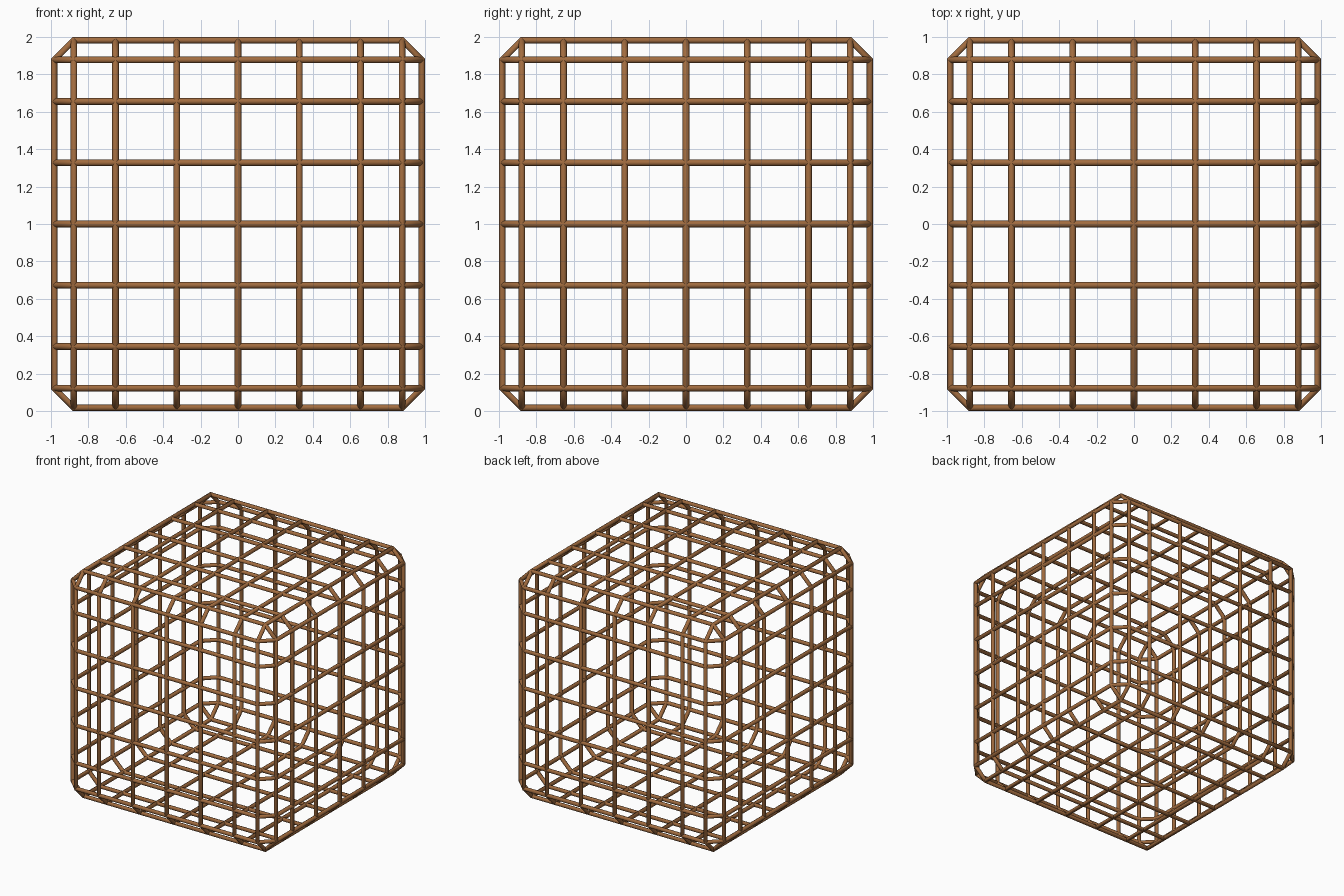
import bpy

if "Cube" in bpy.data.objects:
    bpy.data.objects.remove(bpy.data.objects["Cube"])

R = 0.0175            # bar radius
H = 1.0 - R           # half size to bar centre
C = 0.877             # where the chamfer starts
STEPS = [-C, -H * 2 / 3, -H / 3, 0, H / 3, H * 2 / 3, C]

wood = bpy.data.materials.new("brown_bars")
wood.diffuse_color = (0.36, 0.15, 0.05, 1)
wood.use_nodes = True
wood.node_tree.nodes["Principled BSDF"].inputs["Base Color"].default_value = wood.diffuse_color

# chamfered square outline shared by every hoop
OUTLINE = [(C, -H), (H, -C), (H, C), (C, H), (-C, H), (-H, C), (-H, -C), (-C, -H)]


def hoops(name, axis):
    """Parallel chamfered square hoops stacked along one axis."""
    cu = bpy.data.curves.new(name, 'CURVE')
    cu.dimensions = '3D'
    cu.bevel_depth = R
    cu.bevel_resolution = 2
    for s in STEPS:
        sp = cu.splines.new('POLY')
        sp.points.add(len(OUTLINE) - 1)
        for p, (a, b) in zip(sp.points, OUTLINE):
            co = [a, b]
            co.insert(axis, s)
            p.co = (co[0], co[1], co[2] + 1, 1)
        sp.use_cyclic_u = True
        sp.use_smooth = True
    ob = bpy.data.objects.new(name, cu)
    bpy.context.collection.objects.link(ob)
    cu.materials.append(wood)
    bpy.ops.object.select_all(action='DESELECT')
    ob.select_set(True)
    bpy.context.view_layer.objects.active = ob
    bpy.ops.object.convert(target='MESH')


# three crossing families of hoops make the cage
hoops("side_to_side_hoops", 0)
hoops("front_to_back_hoops", 1)
hoops("horizontal_hoops", 2)
